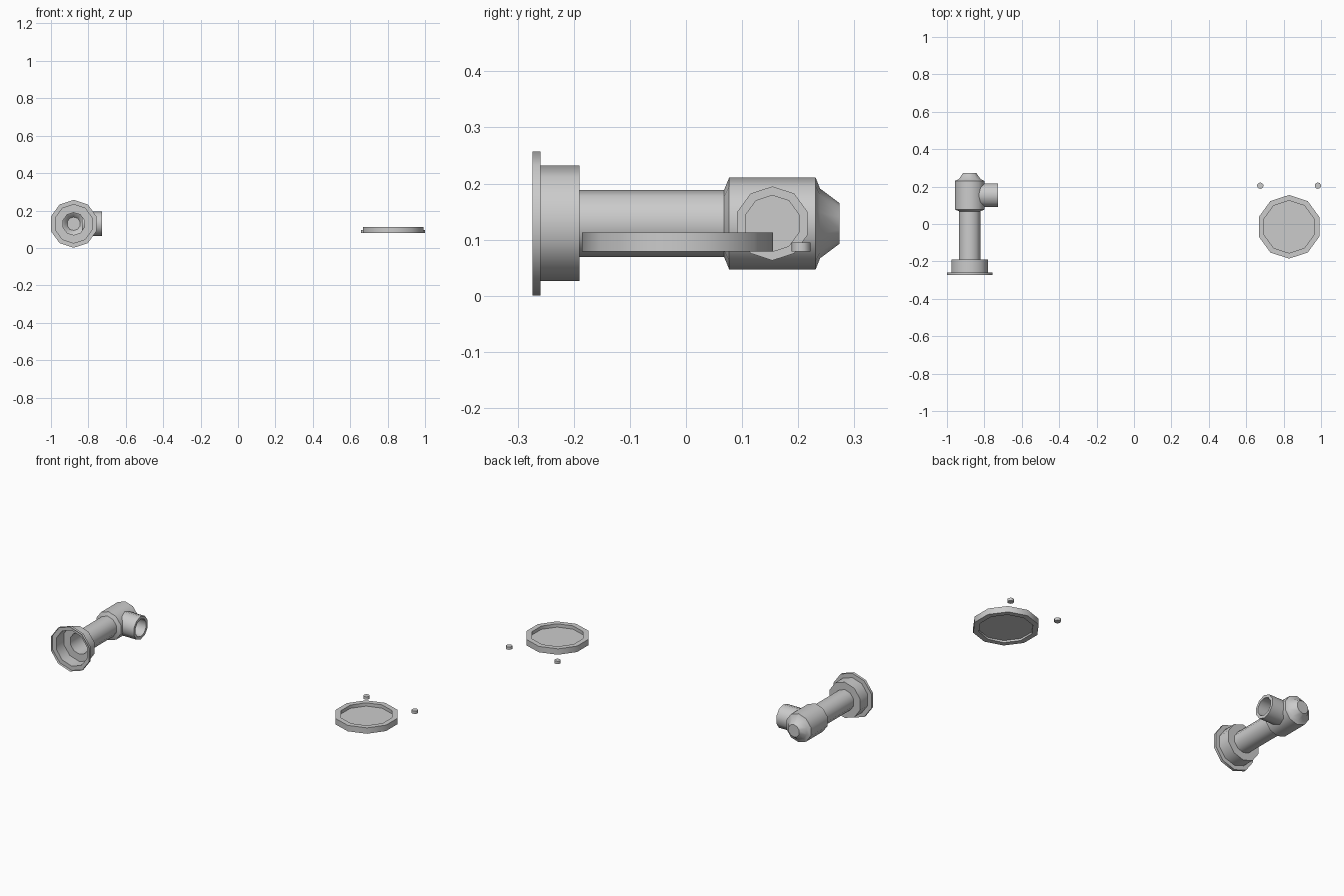
import bpy, bmesh, math
from mathutils import Vector

if "Cube" in bpy.data.objects:
    bpy.data.objects.remove(bpy.data.objects["Cube"])

SIDES = 10


def revolve(name, axis, center, profile):
    """Ten-sided lathe. profile = (radius, distance along axis); radius 0 closes an end."""
    place = {
        "x": lambda s, c, h: Vector((h, s, c)),
        "y": lambda s, c, h: Vector((s, h, c)),
        "z": lambda s, c, h: Vector((s, c, h)),
    }[axis]
    bm = bmesh.new()
    rings = []
    for r, h in profile:
        if r == 0:
            continue
        ring = []
        for i in range(SIDES):
            a = 2 * math.pi * i / SIDES
            ring.append(bm.verts.new(place(r * math.sin(a), r * math.cos(a), h)))
        rings.append(ring)
    for a, b in zip(rings, rings[1:]):
        for i in range(SIDES):
            j = (i + 1) % SIDES
            bm.faces.new((a[i], a[j], b[j], b[i]))
    if profile[0][0] == 0:
        bm.faces.new(rings[0])
    if profile[-1][0] == 0:
        bm.faces.new(rings[-1])
    bmesh.ops.recalc_face_normals(bm, faces=bm.faces[:])
    mesh = bpy.data.meshes.new(name)
    bm.to_mesh(mesh)
    bm.free()
    obj = bpy.data.objects.new(name, mesh)
    obj.location = center
    bpy.context.collection.objects.link(obj)
    bpy.ops.object.select_all(action="DESELECT")
    obj.select_set(True)
    bpy.context.view_layer.objects.active = obj
    bpy.ops.object.shade_smooth_by_angle(angle=math.radians(40))
    return obj


# Hollow main fitting: flange, hub, long pipe, wide body and tapered nose
revolve("pipe_body", "y", (-0.8785, 0, 0.129), [
    (0.128, -0.274), (0.128, -0.259),
    (0.103, -0.259), (0.103, -0.19),
    (0.060, -0.19), (0.060, 0.068),
    (0.082, 0.077), (0.082, 0.231),
    (0.062, 0.239), (0.036, 0.274), (0, 0.274)])

# Side outlet with a thick open rim
revolve("side_outlet", "x", (0, 0.154, 0.129), [
    (0.066, -0.835), (0.066, -0.727),
    (0.050, -0.727), (0.050, -0.795), (0, -0.795)])

# Shallow dish: solid rim ring with a recessed floor
DISH = (0.829, -0.015, 0)
revolve("dish_rim", "z", DISH, [
    (0.140, 0.092), (0.140, 0.113), (0.170, 0.113),
    (0.170, 0.079), (0.140, 0.079), (0.140, 0.092)])
revolve("dish_floor", "z", DISH, [
    (0, 0.090), (0.141, 0.090), (0.141, 0.094), (0, 0.094)])

# Two small pegs behind the dish
for side, label in ((-1, "left"), (1, "right")):
    revolve("peg_" + label, "z", (0.829 + side * 0.154, 0.205, 0), [
        (0, 0.079), (0.017, 0.079), (0.017, 0.095), (0, 0.095)])
